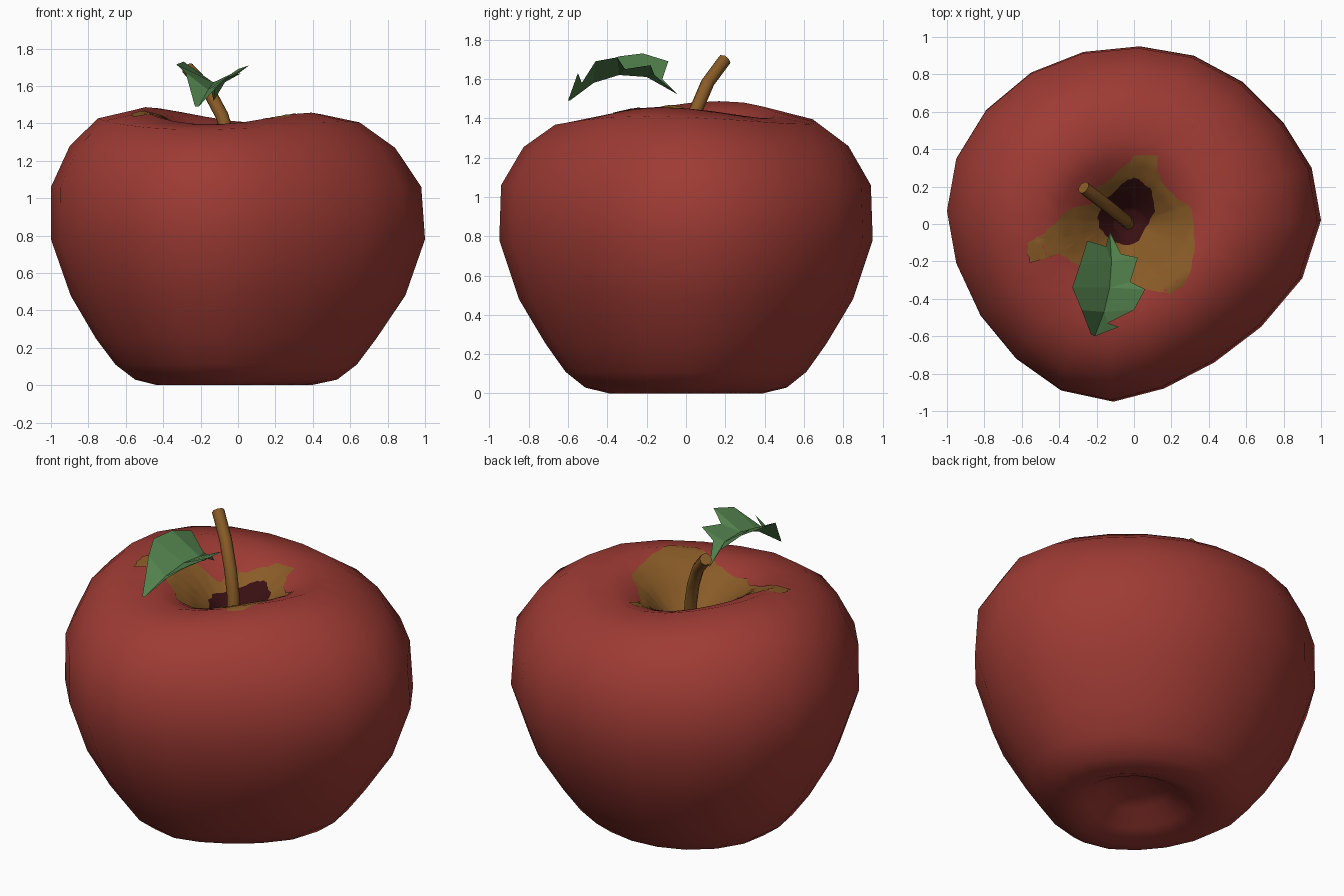
import bpy, bmesh, math, random
from mathutils import Vector
from mathutils.bvhtree import BVHTree

if "Cube" in bpy.data.objects:
    bpy.data.objects.remove(bpy.data.objects["Cube"])

random.seed(4)


def material(name, rgb):
    m = bpy.data.materials.new(name)
    m.diffuse_color = (*rgb, 1)
    m.use_nodes = True
    m.node_tree.nodes["Principled BSDF"].inputs["Base Color"].default_value = m.diffuse_color
    return m


red = material("apple red", (0.34, 0.043, 0.034))
brown = material("stem brown", (0.25, 0.105, 0.02))
dark = material("dark core", (0.04, 0.005, 0.006))
green = material("leaf green", (0.085, 0.22, 0.075))


def make_object(name, verts, faces, mat, smooth):
    me = bpy.data.meshes.new(name)
    me.from_pydata(verts, [], faces)
    me.materials.append(mat)
    for p in me.polygons:
        p.use_smooth = smooth
    ob = bpy.data.objects.new(name, me)
    bpy.context.collection.objects.link(ob)
    return ob


# Apple body: slightly lopsided 20-sided outline swept through a profile
outline = [(1.0, .02), (.95, .3), (.8, .54), (.58, .76), (.32, .9), (.03, .95), (-.27, .92),
           (-.55, .81), (-.79, .61), (-.95, .35), (-1.0, .07), (-.95, -.21), (-.82, -.49),
           (-.63, -.72), (-.39, -.89), (-.11, -.95), (.16, -.88), (.43, -.74), (.68, -.55), (.9, -.29)]
# scale, height, x shift, amount of rim waviness
profile = [(.08, .125, 0, 0), (.19, .10, 0, 0), (.3, .035, 0, 0), (.41, 0, -.02, 0),
           (.54, .03, -.01, 0), (.645, .11, -.01, 0), (.75, .25, -.01, 0), (.895, .48, 0, 0),
           (1, .78, 0, 0), (.99, 1.06, -.01, 0), (.87, 1.265, -.03, .3), (.7, 1.395, -.05, .7),
           (.48, 1.435, -.04, 1), (.36, 1.395, -.04, .9), (.26, 1.325, -.03, .5),
           (.17, 1.24, -.02, .2), (.09, 1.16, -.02, 0)]
n = len(outline)
verts, faces = [], []
for s, z, cx, wave in profile:
    for x, y in outline:
        a = math.atan2(y, x)
        dz = .037 * math.cos(2 * a + math.radians(40)) + .015 * math.cos(a - math.radians(150))
        verts.append((x * s + cx, y * s, z + wave * dz))
for r in range(len(profile) - 1):
    for i in range(n):
        j = (i + 1) % n
        faces.append((r * n + i, r * n + j, (r + 1) * n + j, (r + 1) * n + i))
verts += [(0, 0, .12), (-.02, 0, 1.13)]
top = (len(profile) - 1) * n
for i in range(n):
    j = (i + 1) % n
    faces.append((j, i, len(verts) - 2))
    faces.append((top + i, top + j, len(verts) - 1))
make_object("apple_body", verts, faces, red, True)
surface = BVHTree.FromPolygons([Vector(v) for v in verts], faces)


# Painted patches: thin skins laid onto the hollow, with ragged edges
def patch(name, centre, points, lift, jitter, mat):
    c = Vector(centre)
    edge = []
    for k, p in enumerate(points):
        a, b = Vector(p), Vector(points[(k + 1) % len(points)])
        for t in range(4):
            q = a.lerp(b, t / 4)
            edge.append(q + (q - c).normalized() * random.uniform(-jitter, jitter))
    m, rings = len(edge), 16

    def drop(p):
        hit, normal, _, _ = surface.ray_cast(Vector((p.x, p.y, 3)), Vector((0, 0, -1)))
        return hit + normal * lift

    vs = [drop(c)] + [drop(c.lerp(e, r / rings)) for r in range(1, rings + 1) for e in edge]
    fs = [(0, 1 + i, 1 + (i + 1) % m) for i in range(m)]
    for r in range(rings - 1):
        for i in range(m):
            j = (i + 1) % m
            fs.append((1 + r * m + i, 1 + (r + 1) * m + i, 1 + (r + 1) * m + j, 1 + r * m + j))
    make_object(name, vs, fs, mat, True)


patch("brown_patch", (-.01, .02),
      [(.33, -.1), (.32, .08), (.25, .12), (.18, .2), (.12, .28), (.13, .37), (0, .36), (-.1, .27),
       (-.19, .2), (-.21, .11), (-.35, .08), (-.42, .01), (-.5, -.06), (-.57, -.1), (-.56, -.21),
       (-.4, -.16), (-.33, -.2), (-.2, -.3), (-.05, -.33), (.1, -.35), (.22, -.37), (.29, -.28)],
      .004, .01, brown)
patch("dark_core", (-.04, .06),
      [(.12, .07), (.1, .18), (.05, .23), (0, .255), (-.07, .22), (-.15, .14), (-.2, .05),
       (-.19, -.02), (-.12, -.1), (-.05, -.12), (.03, -.1), (.07, -.02)],
      .008, .005, dark)

# Stem: bent tube
curve = bpy.data.curves.new("stem", "CURVE")
curve.dimensions = "3D"
curve.bevel_depth = .035
curve.bevel_resolution = 2
curve.use_fill_caps = True
path = [(-.03, 0, 1.1), (-.045, .02, 1.3), (-.085, .05, 1.44), (-.16, .11, 1.58), (-.27, .195, 1.695)]
spline = curve.splines.new("POLY")
spline.points.add(len(path) - 1)
for pt, co in zip(spline.points, path):
    pt.co = (*co, 1)
spline.use_smooth = True
curve.materials.append(brown)
bpy.context.collection.objects.link(bpy.data.objects.new("stem", curve))

# Leaf: folded, arched sheet with a toothed edge (midrib, left edge, right edge)
mid = [(-.13, -.04, 1.52), (-.12, -.2, 1.61), (-.13, -.34, 1.62), (-.16, -.47, 1.58), (-.21, -.6, 1.49)]
left = [(-.15, -.12, 1.6), (-.25, -.09, 1.69), (-.29, -.22, 1.73), (-.33, -.34, 1.715),
        (-.28, -.46, 1.67), (-.23, -.59, 1.49)]
right = [(-.07, -.16, 1.62), (.02, -.18, 1.67), (-.02, -.31, 1.65), (.06, -.35, 1.71),
         (0, -.46, 1.69), (-.14, -.53, 1.58), (-.08, -.55, 1.63)]
leaf_faces = [(0, 5, 1), (5, 6, 7, 1), (1, 7, 8, 2), (2, 8, 9, 3), (3, 9, 10, 4),
              (0, 1, 11), (11, 1, 12), (12, 1, 2, 13), (13, 2, 14), (14, 2, 3, 15),
              (15, 3, 16), (16, 3, 4), (16, 4, 17)]
make_object("leaf", mid + left + right, leaf_faces, green, False)
